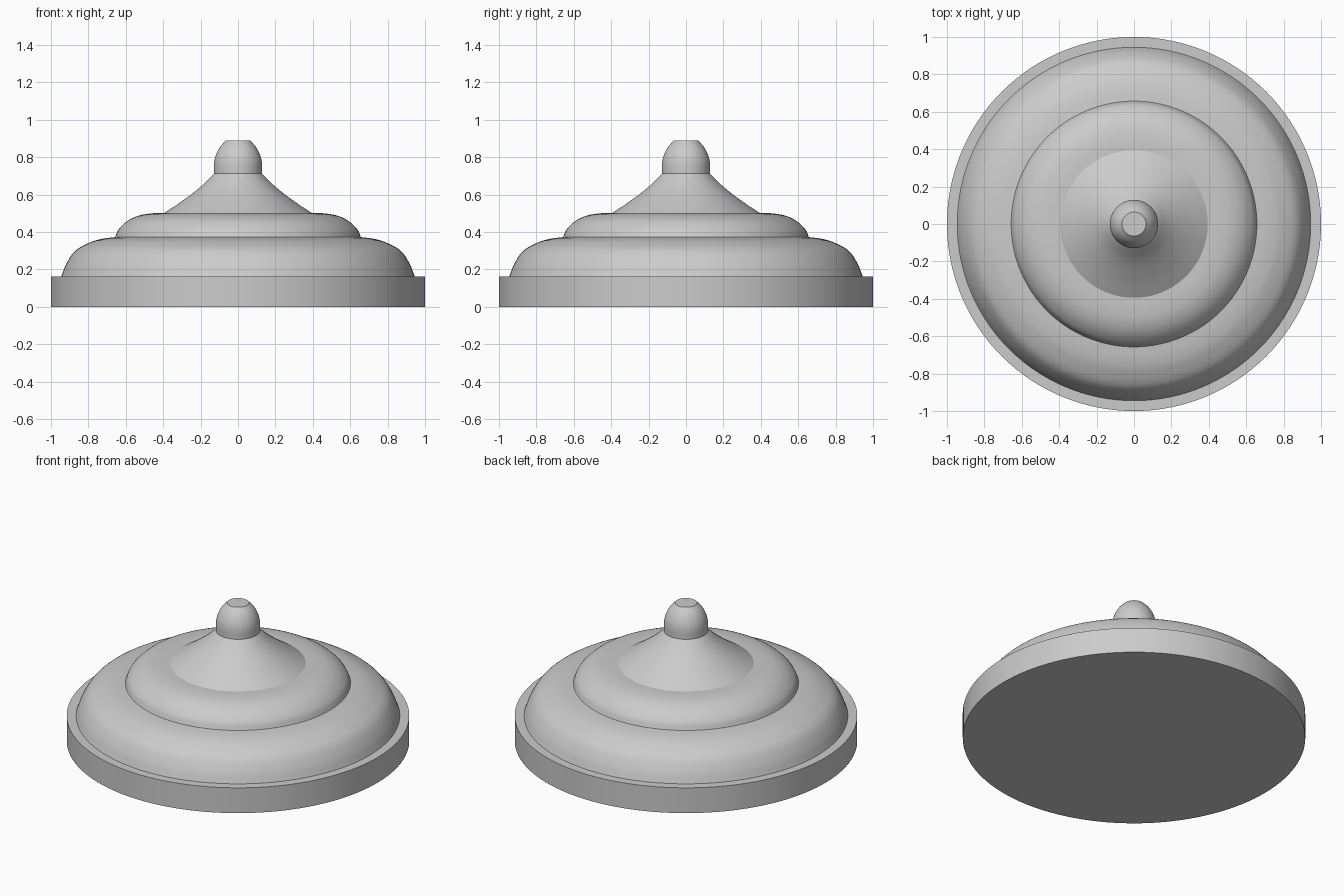
import bpy, bmesh, math
from mathutils import Vector

if "Cube" in bpy.data.objects:
    bpy.data.objects.remove(bpy.data.objects["Cube"])

SEGMENTS = 128


def smooth_curve(points, steps=6):
    """Catmull-Rom curve through (radius, height) points."""
    p = [Vector(q) for q in points]
    p = [2 * p[0] - p[1]] + p + [2 * p[-1] - p[-2]]
    out = []
    for i in range(1, len(p) - 2):
        a, b, c, d = p[i - 1:i + 3]
        for s in range(steps):
            t = s / steps
            out.append(0.5 * (2 * b + (c - a) * t + (2 * a - 5 * b + 4 * c - d) * t ** 2
                              + (3 * b - a - 3 * c + d) * t ** 3))
    return [tuple(v) for v in out] + [tuple(points[-1])]


def lathe(name, profile):
    """Revolve a (radius, height) profile around the z axis."""
    bm = bmesh.new()
    verts = [bm.verts.new((r, 0, z)) for r, z in profile]
    edges = [bm.edges.new(pair) for pair in zip(verts, verts[1:])]
    bmesh.ops.spin(bm, geom=verts + edges, cent=(0, 0, 0), axis=(0, 0, 1),
                   angle=math.tau, steps=SEGMENTS, use_duplicate=False)
    bmesh.ops.remove_doubles(bm, verts=bm.verts, dist=1e-5)
    bmesh.ops.recalc_face_normals(bm, faces=bm.faces)
    # profiles run bottom to top, so make sure outer faces point outward
    bm.faces.ensure_lookup_table()
    face = max(bm.faces, key=lambda f: f.calc_center_median().xy.length)
    c = face.calc_center_median()
    if face.normal.dot(Vector((c.x, c.y, 0))) < 0:
        bmesh.ops.reverse_faces(bm, faces=bm.faces)
    mesh = bpy.data.meshes.new(name)
    bm.to_mesh(mesh)
    bm.free()
    obj = bpy.data.objects.new(name, mesh)
    bpy.context.collection.objects.link(obj)
    bpy.ops.object.select_all(action='DESELECT')
    obj.select_set(True)
    bpy.context.view_layer.objects.active = obj
    bpy.ops.object.shade_smooth_by_angle(angle=math.radians(30))
    return obj


# Flat disc with its upper rim
lathe("base_rim", [(0, 0), (1, 0), (1, 0.163), (0.945, 0.163)])

# Two domed tiers
lathe("lower_tier", smooth_curve([(0.945, 0.163), (0.918, 0.23), (0.87, 0.30),
                                  (0.79, 0.345), (0.725, 0.364), (0.655, 0.373)]))
lathe("upper_tier", smooth_curve([(0.657, 0.373), (0.637, 0.416), (0.59, 0.46),
                                  (0.53, 0.488), (0.46, 0.5), (0.39, 0.502)]))

# Flared neck
lathe("neck", smooth_curve([(0.397, 0.50), (0.30, 0.565), (0.20, 0.642), (0.128, 0.713)]))

# Rounded knob with a flat top
lathe("knob", [(0.1, 0.713)] + smooth_curve([(0.129, 0.713), (0.128, 0.768), (0.118, 0.812),
                                              (0.096, 0.855), (0.064, 0.89)]) + [(0, 0.89)])
